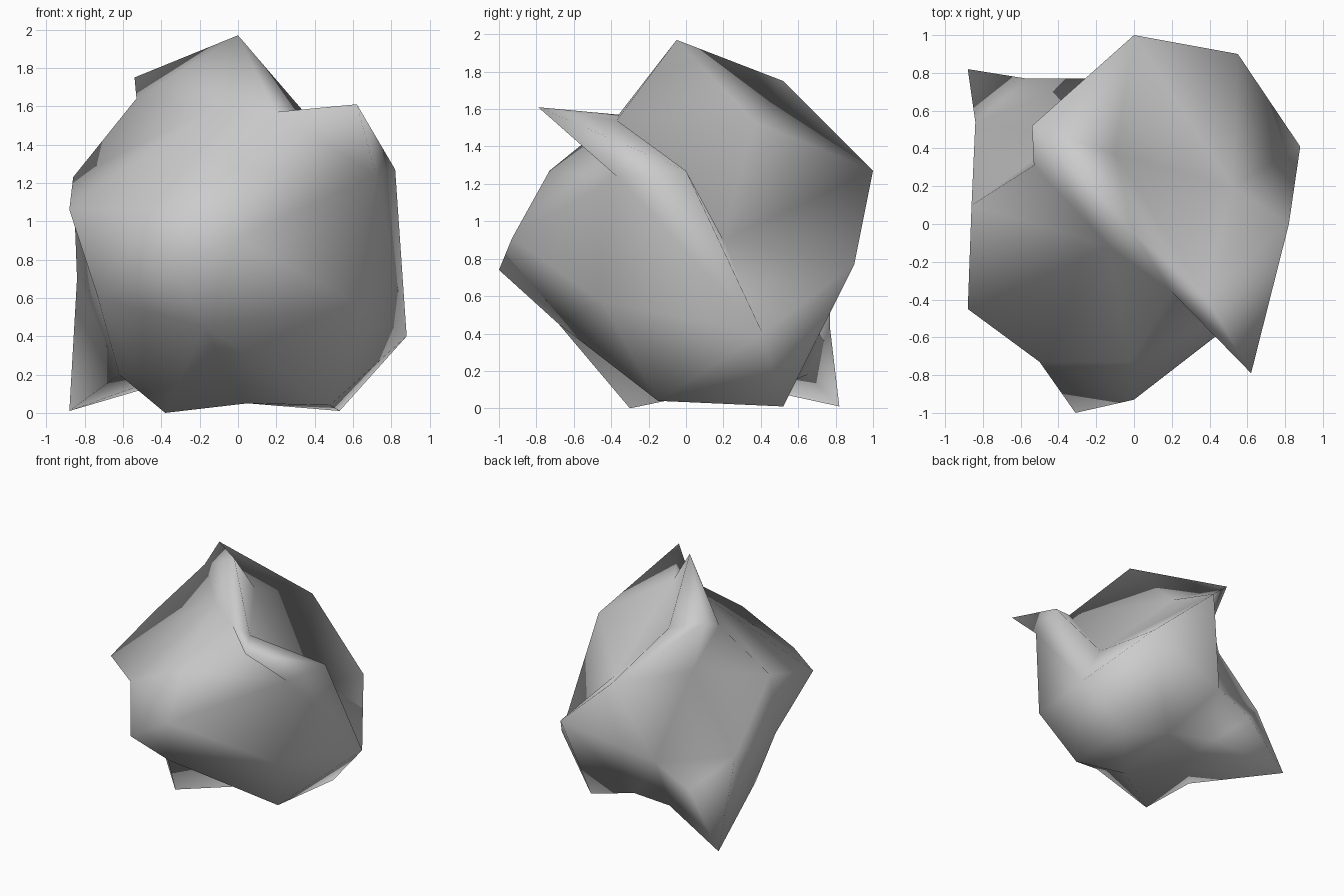
import bpy
import bmesh
from mathutils import Vector

if "Cube" in bpy.data.objects:
    bpy.data.objects.remove(bpy.data.objects["Cube"], do_unlink=True)

# One plain grey for the whole stone
grey = bpy.data.materials.new("stone grey")
grey.use_nodes = True
colour = (0.6, 0.6, 0.6, 1)
grey.diffuse_color = colour
grey.node_tree.nodes["Principled BSDF"].inputs["Base Color"].default_value = colour

# Corner points of the boulder, grouped by region
corners = {
    # peak, saddles and shoulders
    "peak": (0, -.05, 1.97),
    "back_left_horn": (-.54, .52, 1.75),
    "shoulder": (-.53, .31, 1.64),
    "back_saddle": (-.1, .37, 1.53),
    "peak_foot": (-.13, -.12, 1.59),
    "horn_foot": (.2, -.36, 1.57),
    "horn_saddle": (.37, -.37, 1.54),
    "front_horn": (.62, -.79, 1.61),
    # right flank, with a valley behind its ridge
    "ridge_top": (.82, 0, 1.27),
    "ridge_bottom": (.88, .41, .4),
    "horn_root": (.72, -.37, 1.24),
    "valley": (.52, .2, .9),
    "front_flank": (.62, -.45, .57),
    # front bulge
    "brow": (-.02, -.73, 1.27),
    "nose": (0, -.93, .91),
    "chin": (-.31, -1, .74),
    "under_chin": (-.18, -.68, .45),
    "cheek": (-.5, -.73, 1.05),
    # left flank
    "left_corner": (-.88, -.45, 1.06),
    "left_ledge": (-.86, .1, 1.23),
    "left_back": (-.84, .54, .7),
    "left_low": (-.73, -.16, .6),
    "left_base": (-.62, -.05, .2),
    # back
    "back_tip": (0, 1, 1.27),
    "back_right": (.55, .9, .77),
    "back_recess": (-.38, .46, 1.27),
    "back_middle": (-.25, .77, .58),
    "back_low": (-.57, .77, .43),
    # feet and underside
    "back_foot": (-.88, .82, .01),
    "right_foot": (.53, .52, .01),
    "front_foot": (-.38, -.3, 0),
    "front_base": (.05, -.06, .05),
    "right_base": (.48, -.15, .04),
    "under_hollow": (-.35, .25, .2),
    "under_back": (.1, .55, .14),
    "under_tail": (-.3, .65, .18),
}

# Overhanging corners are wrapped in the middle of these neighbours
overhangs = {
    "horn_saddle": ("peak", "ridge_top", "horn_foot"),
    "front_horn": ("horn_foot", "ridge_top", "horn_root"),
    "valley": ("ridge_top", "ridge_bottom", "back_right", "back_tip",
               "back_saddle", "horn_saddle"),
}

# Ridges and creases, each a chain of corners joined by edges
creases = [
    ("shoulder", "peak", "back_left_horn", "back_tip", "back_right",
     "ridge_bottom", "ridge_top", "horn_saddle", "peak"),
    ("peak", "back_saddle", "back_tip"),
    ("horn_saddle", "back_saddle", "back_left_horn", "shoulder",
     "left_ledge", "left_back", "back_recess", "back_left_horn"),
    ("shoulder", "back_recess", "back_tip"),
    ("peak", "horn_foot", "horn_root", "ridge_top"),
    ("horn_saddle", "horn_foot"),
    ("shoulder", "peak_foot", "horn_foot", "brow"),
    ("horn_root", "front_flank", "nose"),
    ("brow", "horn_root"),
    ("ridge_bottom", "horn_root"),
]
creases += [("front_horn", name) for name in
            ("horn_foot", "horn_saddle", "ridge_top", "horn_root")]
creases += [("valley", name) for name in overhangs["valley"]]

# Wrap the corner directions in a hull
centre = Vector((0, 0, .95))
wrap = {name: (Vector(place) - centre).normalized()
        for name, place in corners.items()}
for name, ring in overhangs.items():
    wrap[name] = sum((wrap[n] for n in ring), Vector()).normalized()
bm = bmesh.new()
verts = {name: bm.verts.new(direction) for name, direction in wrap.items()}
bmesh.ops.convex_hull(bm, input=bm.verts[:])
bmesh.ops.recalc_face_normals(bm, faces=bm.faces[:])


def join(a, b):
    """Turn the edges between two corners until an edge joins them."""
    for attempt in range(12):
        if bm.edges.get((a, b)):
            return
        for face in a.link_faces:
            edge = next(e for e in face.edges if a not in e.verts)
            p, q = (v.co for v in edge.verts)
            side_p = a.co.cross(p).dot(b.co)
            side_q = a.co.cross(q).dot(b.co)
            if side_p * side_q < 0 and (p + q - 2 * a.co).dot(b.co - a.co) > 0:
                bmesh.utils.edge_rotate(edge, True)
                break


for chain in creases:
    for start, end in zip(chain, chain[1:]):
        join(verts[start], verts[end])

# Pull each corner out to its place
for name, vert in verts.items():
    vert.co = corners[name]
for face in bm.faces:
    face.smooth = True

# Boulder object
mesh = bpy.data.meshes.new("boulder")
bm.to_mesh(mesh)
bm.free()
mesh.materials.append(grey)
boulder = bpy.data.objects.new("boulder", mesh)
bpy.context.scene.collection.objects.link(boulder)
